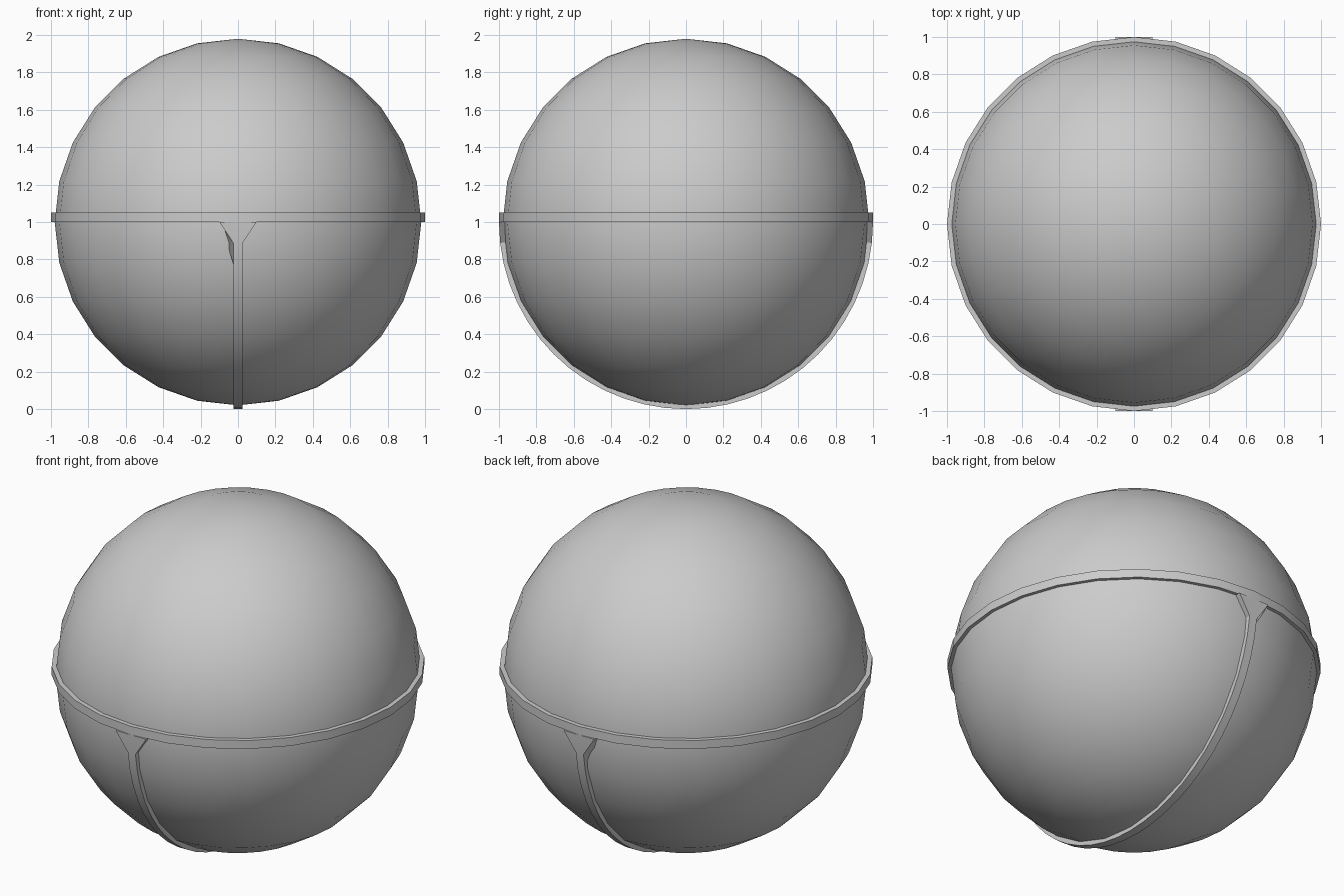
import bpy, math

if "Cube" in bpy.data.objects:
    bpy.data.objects.remove(bpy.data.objects["Cube"])

SEG = 28


def make_object(name, verts, faces):
    mesh = bpy.data.meshes.new(name)
    mesh.from_pydata(verts, [], faces)
    obj = bpy.data.objects.new(name, mesh)
    bpy.context.collection.objects.link(obj)
    smooth(obj)
    return obj


def smooth(obj):
    bpy.ops.object.select_all(action='DESELECT')
    obj.select_set(True)
    bpy.context.view_layer.objects.active = obj
    bpy.ops.object.shade_smooth_by_angle(angle=math.radians(30))


def skin(sections, closed):
    """Join four-point cross-sections into a strip, capped when open."""
    n = len(sections)
    verts = [p for s in sections for p in s]
    faces = []
    for i in range(n if closed else n - 1):
        a, b = 4 * i, 4 * ((i + 1) % n)
        for k in range(4):
            m = (k + 1) % 4
            faces.append((a + k, b + k, b + m, a + m))
    if not closed:
        faces += [(0, 1, 2, 3), tuple(4 * (n - 1) + k for k in (3, 2, 1, 0))]
    return verts, faces


# Globe
bpy.ops.mesh.primitive_uv_sphere_add(segments=SEG, ring_count=SEG // 2,
                                     radius=0.98, location=(0, 0, 1))
globe = bpy.context.object
globe.name = "globe"
smooth(globe)

# Flat band around the equator
band = []
for i in range(SEG):
    a = 2 * math.pi * i / SEG
    c, s = math.cos(a), math.sin(a)
    band.append([(r * c, r * s, z) for r, z in
                 ((0.95, 1.0), (1.0, 1.0), (1.0, 1.05), (0.95, 1.05))])
make_object("equator_band", *skin(band, True))

# Half-hoop strap below, flaring out where it meets the band
STEPS = SEG
strap = []
for i in range(STEPS + 1):
    a = math.pi * i / STEPS
    end = min(i, STEPS - i)
    outer = 0.1 if end == 0 else 0.025
    inner = {0: 0.1, 1: 0.0625}.get(end, 0.025)
    strap.append([(x, -r * math.cos(a), 1 - r * math.sin(a)) for x, r in
                  ((-inner, 0.95), (-outer, 1.0), (outer, 1.0), (outer, 0.95))])
obj = make_object("lower_strap", *skin(strap, False))

# Consistent outward normals on the strips
import bmesh
for name in ("equator_band", "lower_strap"):
    mesh = bpy.data.objects[name].data
    bm = bmesh.new()
    bm.from_mesh(mesh)
    bmesh.ops.recalc_face_normals(bm, faces=bm.faces)
    bm.to_mesh(mesh)
    bm.free()
